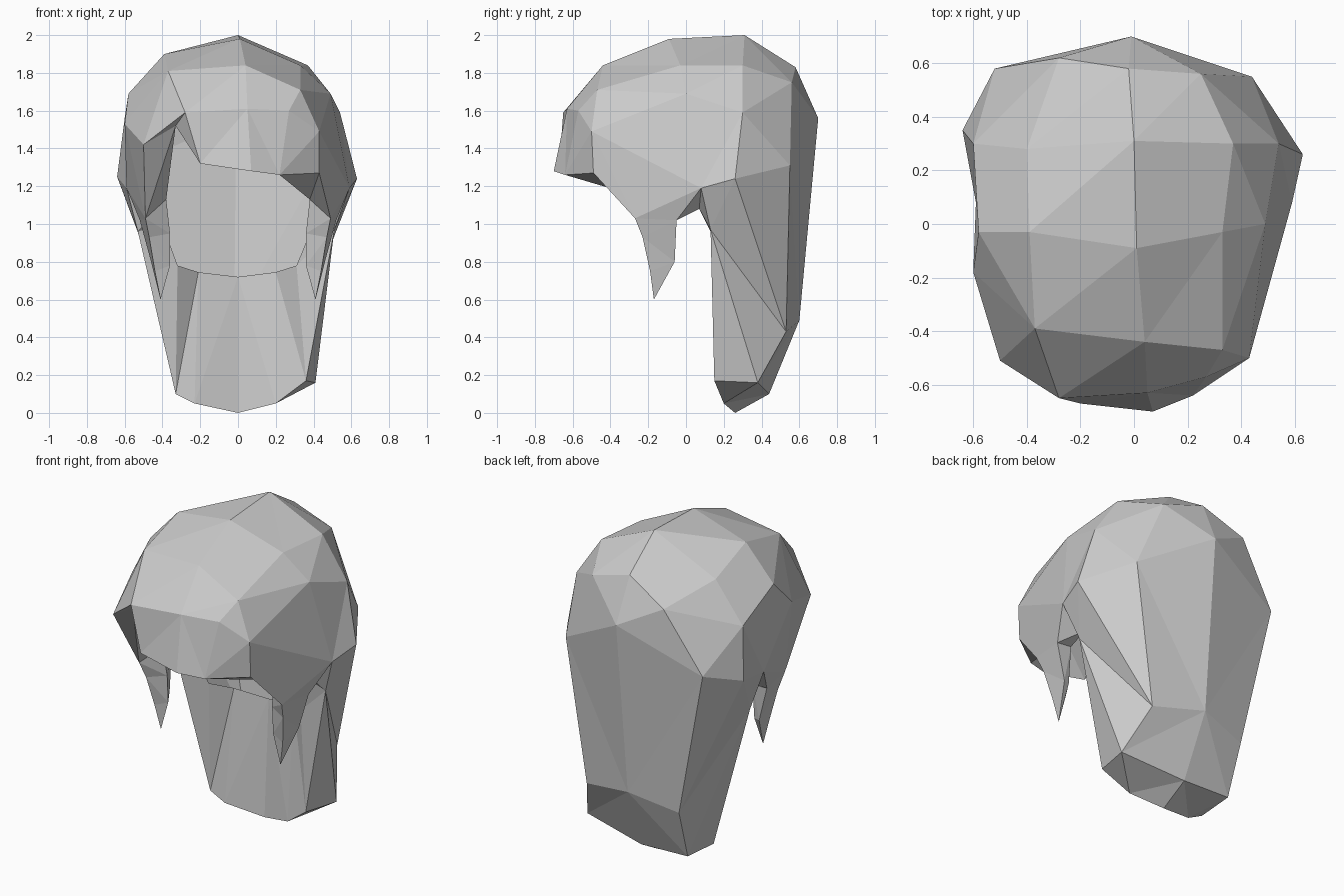
import bpy
import bmesh
from mathutils import Vector

default_cube = bpy.data.objects.get("Cube")
if default_cube:
    bpy.data.objects.remove(default_cube, do_unlink=True)

# One flat grey for the whole hairpiece
grey = bpy.data.materials.new("hair grey")
grey.use_nodes = True
colour = (0.6, 0.6, 0.6, 1)
grey.diffuse_color = colour
grey.node_tree.nodes["Principled BSDF"].inputs["Base Color"].default_value = colour


def on_side(point, end):
    """Put a left-hand point on the left (-1) or mirror it to the right (0)."""
    return point if end else (-point[0], point[1], point[2])


def doubled(row):
    """Repeat the second and fourth points so a short row meets a longer one."""
    a, b, c, d, e = row
    return [a, b, b, c, d, d, e]


def distance(a, b):
    return (Vector(a) - Vector(b)).length


class Sheet:
    """Collects lofted strips that share their corner points."""

    def __init__(self):
        self.bm = bmesh.new()
        self.verts = {}

    def triangle(self, *points):
        if len(set(points)) < 3:
            return
        corners = []
        for p in points:
            if p not in self.verts:
                self.verts[p] = self.bm.verts.new(p)
            corners.append(self.verts[p])
        if not self.bm.faces.get(corners):
            self.bm.faces.new(corners)

    def loft(self, *rows, long_fold=False):
        """Join neighbouring rows, folding each cell on its shorter (or longer) diagonal."""
        for upper, lower in zip(rows, rows[1:]):
            for i in range(len(upper) - 1):
                a, b, c, d = upper[i], upper[i + 1], lower[i + 1], lower[i]
                if (distance(a, c) < distance(b, d)) != long_fold:
                    self.triangle(a, b, c)
                    self.triangle(a, c, d)
                else:
                    self.triangle(a, b, d)
                    self.triangle(b, c, d)

    def finish(self, name):
        bmesh.ops.recalc_face_normals(self.bm, faces=self.bm.faces[:])
        mesh = bpy.data.meshes.new(name)
        self.bm.to_mesh(mesh)
        self.bm.free()
        mesh.materials.append(grey)
        part = bpy.data.objects.new(name, mesh)
        bpy.context.collection.objects.link(part)


hair = Sheet()

# Crown: sections from the fringe edge over the top to the back of the head
fringe = [(-.33, -.56, 1.52), (-.2, -.67, 1.32), (.07, -.7, 1.28), (.22, -.64, 1.26), (.43, -.49, 1.27)]
brow = [(-.5, -.51, 1.42), (-.28, -.65, 1.59), (.05, -.63, 1.61), (.27, -.57, 1.6), (.43, -.5, 1.49)]
forehead = [(-.6, -.18, 1.53), (-.37, -.39, 1.81), (.04, -.44, 1.84), (.33, -.47, 1.71), brow[-1]]
top = [(-.58, -.03, 1.69), (-.39, -.03, 1.9), (.01, -.09, 1.98), (.33, -.03, 1.84), (.49, 0, 1.69)]
peak = [(-.6, .3, 1.56), (-.4, .28, 1.79), (0, .31, 2), (.37, .3, 1.84), (.54, .3, 1.59)]
back = [(-.52, .58, 1.33), (-.28, .62, 1.7), (-.02, .58, 1.83), (.25, .56, 1.75), (.44, .55, 1.31)]
nape = (-.01, .7, 1.56)
crown = [fringe, brow, forehead, top, peak, back]
hair.loft(*crown, [back[0], back[0], nape, back[-1], back[-1]])

# Points around each ear, and the folded-in edge behind them
temple, notch = (.49, -.27, 1.03), (.59, .08, 1.19)
inner_temple, inner_notch, inner_side = (.38, -.2, 1.13), (.42, .07, 1.08), (.4, .14, 1)
flare = {0: (-.64, .35, 1.25), -1: (.63, .26, 1.24)}

# Back drape: outside, bottom edge, and the hollow front of the neck
drape_top = [on_side(notch, 0), flare[0], back[0], nape, back[-1], flare[-1], notch]
drape_mid = [(-.53, .13, .96), (-.33, .54, .42), (-.02, .6, .49), (.31, .53, .43), (.51, .13, .97)]
drape_low = [(-.33, .2, .1), (-.32, .44, .11), (0, .44, .1), (.41, .38, .16), (.36, .15, .17)]
hem = [drape_low[0], (-.23, .2, .05), (0, .26, 0), (.2, .2, .05), drape_low[-1]]
neck = [(-.32, .17, .78), (-.21, .26, .745), (0, .3, .72), (.2, .26, .745), (.31, .17, .78)]
hair.loft(drape_top, doubled(drape_mid))
hair.loft(doubled(drape_mid), doubled(drape_low), long_fold=True)
hair.loft(drape_low, hem, neck)

# Each side: panel from crown to ear notch, then the rim folded inward
fringe_corner = {0: fringe[0], -1: fringe[-2]}
for end in (0, -1):
    edge = [row[end] for row in crown]
    hair.loft(edge, [edge[0], edge[0], on_side(temple, end), on_side(notch, end), flare[end], edge[-1]])
    hair.loft([edge[0], on_side(temple, end)], [fringe_corner[end], on_side(inner_temple, end)])
    hair.loft([on_side(notch, end), drape_mid[end], drape_low[end]],
              [on_side(inner_notch, end), on_side(inner_side, end), neck[end]])
hair.finish("hair_shell")

# Pointed locks in front of the ears
lock_rings = [
    [temple, notch, inner_notch, inner_temple],
    [(.47, -.23, .93), (.52, -.05, 1.02), (.42, -.05, 1.03), (.36, -.18, .95)],
    [(.44, -.19, .75), (.46, -.06, .8), (.42, -.07, .8), (.36, -.17, .78)],
    [(.41, -.17, .6)] * 4,
]
for name, end in (("left_lock", -1), ("right_lock", 0)):
    lock = Sheet()
    rings = [[on_side(p, end) for p in ring] for ring in lock_rings]
    lock.loft(*[ring + ring[:1] for ring in rings])
    lock.finish(name)
